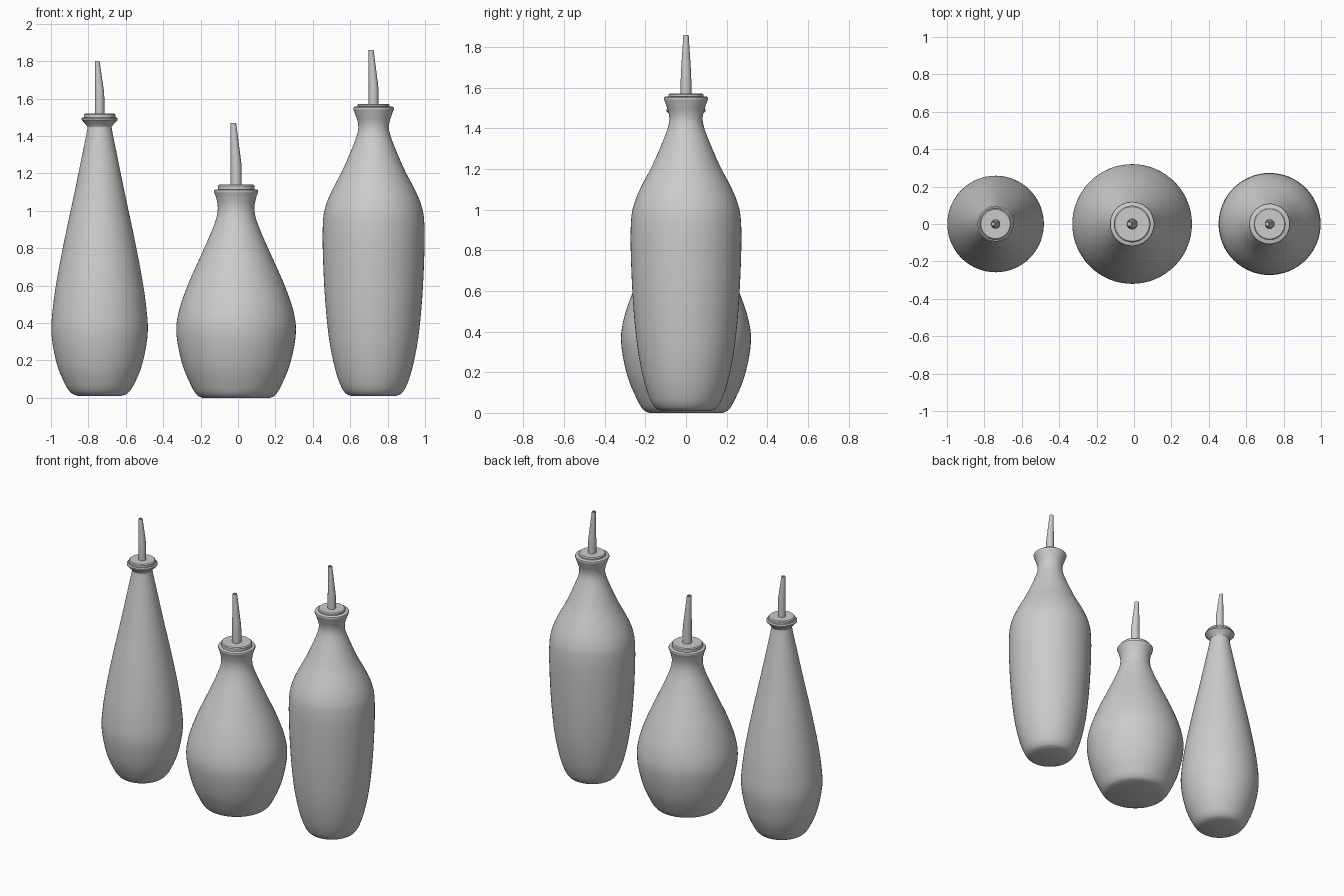
import bpy, bmesh, math
from mathutils import Vector

if "Cube" in bpy.data.objects:
    bpy.data.objects.remove(bpy.data.objects["Cube"])

SEG = 64


def smooth_profile(pts, steps=5):
    """Catmull-Rom curve through (radius, z) points."""
    p = [Vector(q) for q in pts]
    p = [2 * p[0] - p[1]] + p + [2 * p[-1] - p[-2]]
    out = []
    for a, b, c, d in zip(p, p[1:], p[2:], p[3:]):
        for i in range(steps):
            t = i / steps
            out.append(0.5 * (2 * b + (c - a) * t + (2 * a - 5 * b + 4 * c - d) * t ** 2
                              + (3 * b - a - 3 * c + d) * t ** 3))
    out.append(p[-2])
    return [(v.x, v.y) for v in out]


def loft(name, rings, x, seg=SEG):
    """Capped round body from (radius, z, x offset) rings."""
    bm = bmesh.new()
    loops = []
    for r, z, dx in rings:
        loops.append([bm.verts.new((dx + r * math.cos(2 * math.pi * i / seg),
                                    r * math.sin(2 * math.pi * i / seg), z))
                      for i in range(seg)])
    for lo, hi in zip(loops, loops[1:]):
        for i in range(seg):
            j = (i + 1) % seg
            bm.faces.new((lo[i], lo[j], hi[j], hi[i]))
    bm.faces.new(loops[0][::-1])
    bm.faces.new(loops[-1])
    me = bpy.data.meshes.new(name)
    bm.to_mesh(me)
    bm.free()
    ob = bpy.data.objects.new(name, me)
    ob.location.x = x
    bpy.context.collection.objects.link(ob)
    bpy.ops.object.select_all(action='DESELECT')
    ob.select_set(True)
    bpy.context.view_layer.objects.active = ob
    bpy.ops.object.shade_smooth_by_angle(angle=math.radians(35))
    return ob


def bottle(name, x, body, lip, disc_r, disc_top, spout_r, bend_z, tip_z):
    # glass body with a flared lip
    prof = smooth_profile(body) + lip
    loft(name + "_bottle", [(r, z, 0) for r, z in prof], x)
    # stopper disc with a softened top edge
    z0 = lip[-1][1] - 0.01
    loft(name + "_stopper", [(disc_r, z0, 0), (disc_r, disc_top - 0.006, 0),
                             (disc_r - 0.006, disc_top, 0)], x)
    # pouring spout, straight on the left and tapering from the right
    tip = spout_r * 0.5
    off = tip - spout_r
    loft(name + "_spout", [(spout_r, disc_top - 0.01, 0), (spout_r, bend_z - 0.02, 0),
                           (spout_r * 0.97, bend_z + 0.01, -spout_r * 0.03),
                           (tip, tip_z, off), (tip * 0.65, tip_z, off),
                           (tip * 0.65, tip_z - 0.05, off)], x, 24)


# slim teardrop bottle
bottle("tall", -0.74,
       [(0.115, 0.01), (0.15, 0.025), (0.183, 0.07), (0.228, 0.18), (0.257, 0.34),
        (0.25, 0.48), (0.227, 0.64), (0.187, 0.85), (0.14, 1.07), (0.099, 1.27),
        (0.067, 1.43), (0.068, 1.453), (0.09, 1.479)],
       [(0.097, 1.486), (0.097, 1.494), (0.09, 1.5)],
       0.084, 1.52, 0.025, 1.63, 1.80)

# squat round bottle
bottle("squat", -0.01,
       [(0.18, 0.0), (0.208, 0.014), (0.238, 0.06), (0.288, 0.18), (0.319, 0.34),
        (0.307, 0.46), (0.26, 0.6), (0.198, 0.74), (0.14, 0.87), (0.106, 0.96),
        (0.098, 1.02), (0.107, 1.07), (0.117, 1.098)],
       [(0.119, 1.105), (0.117, 1.111), (0.11, 1.115)],
       0.098, 1.14, 0.029, 1.25, 1.47)

# broad shouldered bottle
bottle("shouldered", 0.725,
       [(0.12, 0.01), (0.15, 0.025), (0.178, 0.07), (0.21, 0.17), (0.24, 0.33),
        (0.261, 0.55), (0.272, 0.8), (0.27, 0.95), (0.255, 1.03), (0.222, 1.11),
        (0.165, 1.22), (0.113, 1.34), (0.085, 1.42), (0.084, 1.47), (0.098, 1.515),
        (0.107, 1.54)],
       [(0.109, 1.547), (0.107, 1.553), (0.1, 1.557)],
       0.086, 1.572, 0.026, 1.66, 1.86)
